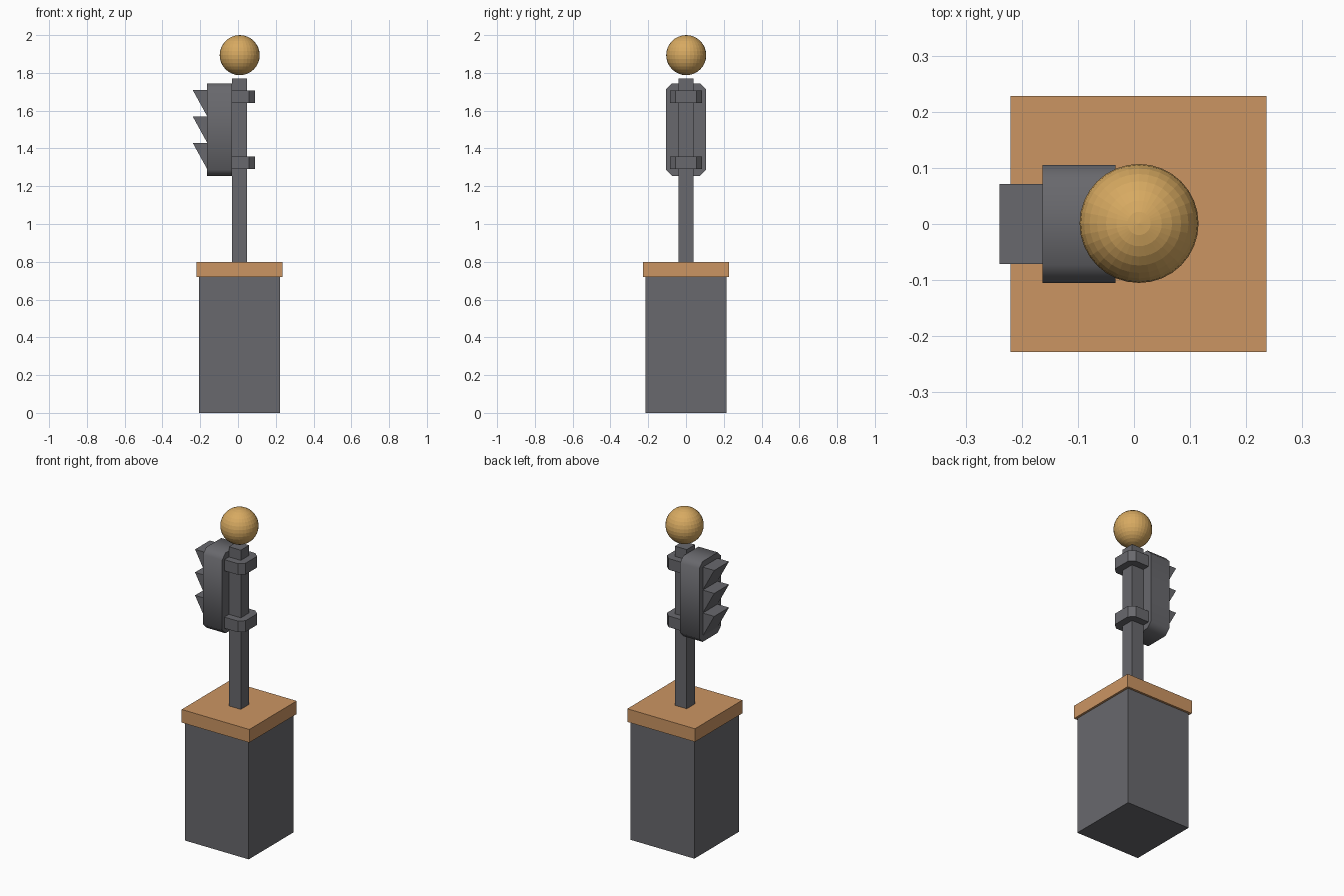
import bpy
import bmesh
from math import radians
from mathutils import Vector

cube = bpy.data.objects.get("Cube")
if cube:
    bpy.data.objects.remove(cube, do_unlink=True)


def material(name, colour):
    mat = bpy.data.materials.new(name)
    mat.use_nodes = True
    mat.diffuse_color = (*colour, 1)
    mat.node_tree.nodes["Principled BSDF"].inputs["Base Color"].default_value = (*colour, 1)
    return mat


grey = material("dark grey", (0.14, 0.14, 0.153))
orange = material("orange", (0.6, 0.3, 0.124))
gold = material("gold", (0.68, 0.4, 0.12))


def finish(bm, name, mat, smooth=False):
    bmesh.ops.recalc_face_normals(bm, faces=bm.faces)
    mesh = bpy.data.meshes.new(name)
    bm.to_mesh(mesh)
    bm.free()
    mesh.materials.append(mat)
    obj = bpy.data.objects.new(name, mesh)
    bpy.context.collection.objects.link(obj)
    if smooth:
        bpy.ops.object.select_all(action='DESELECT')
        obj.select_set(True)
        bpy.context.view_layer.objects.active = obj
        bpy.ops.object.shade_smooth_by_angle(angle=radians(50))
    return obj


def prism(name, points, direction, mat, smooth=False):
    """Extrude a flat outline along a direction into a closed solid."""
    bm = bmesh.new()
    face = bm.faces.new([bm.verts.new(p) for p in points])
    new = bmesh.ops.extrude_face_region(bm, geom=[face], use_keep_orig=True)["geom"]
    verts = [g for g in new if isinstance(g, bmesh.types.BMVert)]
    bmesh.ops.translate(bm, verts=verts, vec=Vector(direction))
    return finish(bm, name, mat, smooth)


def block(name, half, x, z0, z1, mat):
    """Upright square block."""
    outline = [(x + a * half, b * half, z0) for a, b in ((-1, -1), (1, -1), (1, 1), (-1, 1))]
    return prism(name, outline, (0, 0, z1 - z0), mat)


# Pedestal, its cap and the pole
block("pedestal", 0.215, 0.008, 0, 0.72, grey)
block("pedestal_cap", 0.228, 0.008, 0.72, 0.8, orange)
block("pole", 0.04, 0.007, 0.8, 1.77, grey)

# Signal housing: tall box with chamfered corners
w, h, c, mid = 0.105, 0.245, 0.032, 1.5
corners = [(w, h - c), (w - c, h), (c - w, h), (-w, h - c),
           (-w, c - h), (c - w, -h), (w - c, -h), (w, c - h)]
prism("signal_housing", [(-0.163, y, mid + z) for y, z in corners], (0.13, 0, 0), grey, True)

# Three wedge hoods over the lamps
for label, top in (("top", 1.71), ("middle", 1.57), ("bottom", 1.43)):
    wedge = [(-0.163, -0.071, top - 0.14), (-0.163, -0.071, top), (-0.24, -0.071, top)]
    prism(label + "_hood", wedge, (0, 0.142, 0), grey)

# Brackets around the pole, chamfered on the far corners
for label, z in (("upper", 1.64), ("lower", 1.29)):
    outline = [(-0.036, -0.084), (0.058, -0.084), (0.09, -0.055),
               (0.09, 0.055), (0.058, 0.084), (-0.036, 0.084)]
    prism(label + "_bracket", [(x, y, z) for x, y in outline], (0, 0, 0.068), grey)

# Globe floating just above the pole
bm = bmesh.new()
bmesh.ops.create_uvsphere(bm, u_segments=32, v_segments=16, radius=0.106)
bmesh.ops.translate(bm, verts=bm.verts, vec=(0.009, 0.001, 1.894))
finish(bm, "globe", gold)
